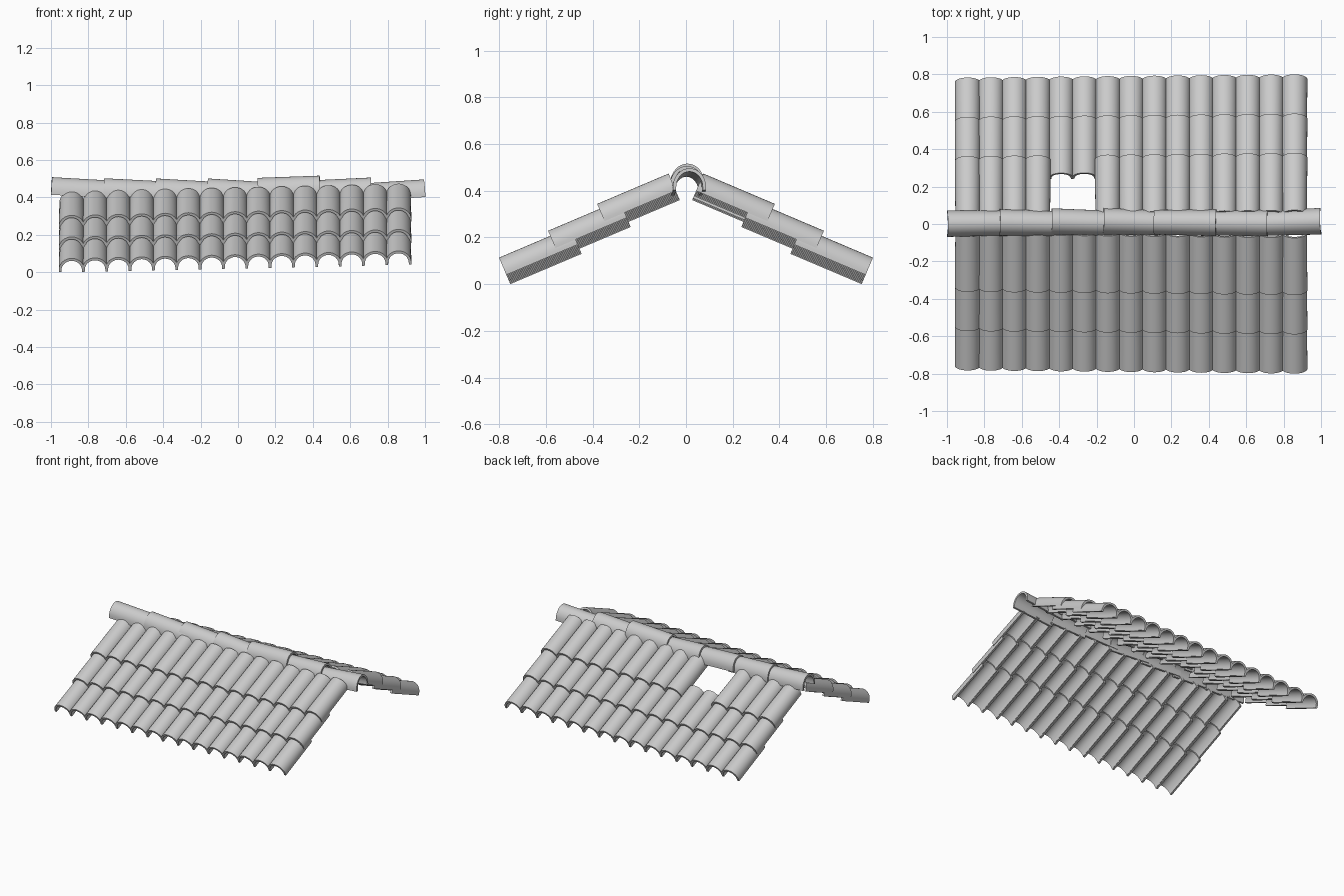
import bpy, bmesh, math
from mathutils import Vector

if "Cube" in bpy.data.objects:
    bpy.data.objects.remove(bpy.data.objects["Cube"])

LENGTH, PITCH, RISE = 0.332, 0.1248, 0.0031
SLOPE = math.radians(23)
SEG = 16


def arch(w, h):
    # straight short legs topped by a half round
    leg = 0.16 * h
    pts = [(w, 0.0)]
    for i in range(SEG + 1):
        t = math.pi * i / SEG
        pts.append((w * math.cos(t), leg + (h - leg) * math.sin(t)))
    return pts + [(-w, 0.0)]


def tile_mesh(name, w_low, w_high, h, thick=0.014):
    # half-round tile along +y, resting on z = 0, wide end at y = 0
    bm = bmesh.new()
    rings = []
    for y, w in ((0, w_low), (LENGTH, w_high)):
        loop = arch(w, h) + arch(w - thick, h - thick)[::-1]
        rings.append([bm.verts.new((x, y, z)) for x, z in loop])
    n = len(rings[0])
    for i in range(n):
        j = (i + 1) % n
        bm.faces.new((rings[0][i], rings[0][j], rings[1][j], rings[1][i]))
    for ring in rings:
        for i in range(n // 2 - 1):
            bm.faces.new((ring[i], ring[i + 1], ring[n - 2 - i], ring[n - 1 - i]))
    bmesh.ops.recalc_face_normals(bm, faces=bm.faces)
    me = bpy.data.meshes.new(name)
    bm.to_mesh(me)
    bm.free()
    return me


def add(name, me):
    ob = bpy.data.objects.new(name, me)
    bpy.context.collection.objects.link(ob)
    bpy.context.view_layer.objects.active = ob
    bpy.ops.object.select_all(action='DESELECT')
    ob.select_set(True)
    bpy.ops.object.shade_smooth_by_angle(angle=math.radians(35))
    return ob


roof_tile = tile_mesh("roof_tile", 0.069, 0.066, 0.08)
ridge_tile = tile_mesh("ridge_tile", 0.071, 0.066, 0.094)


# run of roof tiles from column `first`, on the front (side -1) or back (side 1)
def tile_run(name, side, row, first, count):
    ob = add(name, roof_tile)
    lift = first * RISE
    ob.location = (-0.889 + first * PITCH,
                   side * (0.752 - 0.21 * row + lift * math.sin(SLOPE)),
                   0.115 * row + lift * math.cos(SLOPE))
    ob.rotation_euler = (SLOPE, 0, math.pi if side > 0 else 0)
    arr = ob.modifiers.new("columns", 'ARRAY')
    arr.count = count
    arr.use_relative_offset = False
    arr.use_constant_offset = True
    arr.constant_offset_displace = (-side * PITCH, 0, RISE)


# three overlapping courses per slope; two tiles missing at the top of the back
for row in range(3):
    tile_run(f"front_course_{row + 1}", -1, row, 0, 15)
    if row < 2:
        tile_run(f"back_course_{row + 1}", 1, row, 0, 15)
tile_run("back_course_3_left", 1, 2, 0, 4)
tile_run("back_course_3_right", 1, 2, 6, 9)

# ridge caps: wide end x, direction, top z at wide/narrow end, y at wide/narrow end
caps = [(-1.00, 1, 0.508, 0.489, 0.002, 0.005),
        (-0.72, 1, 0.502, 0.485, 0.008, 0.002),
        (-0.443, 1, 0.501, 0.482, 0.013, 0.004),
        (-0.166, 1, 0.501, 0.480, 0.015, 0.005),
        (0.44, -1, 0.516, 0.504, 0.006, 0.010),
        (0.715, -1, 0.506, 0.490, 0.004, 0.006),
        (1.00, -1, 0.496, 0.474, 0.015, 0.002)]
for i, (x, d, z0, z1, y0, y1) in enumerate(caps):
    ob = add(f"ridge_cap_{i + 1}", ridge_tile)
    ob.location = (x, y0, z0 - 0.094)
    axis = Vector((d * LENGTH, y1 - y0, z1 - z0))
    ob.rotation_euler = (math.asin(axis.z / axis.length), 0,
                         math.atan2(-axis.x, axis.y))
